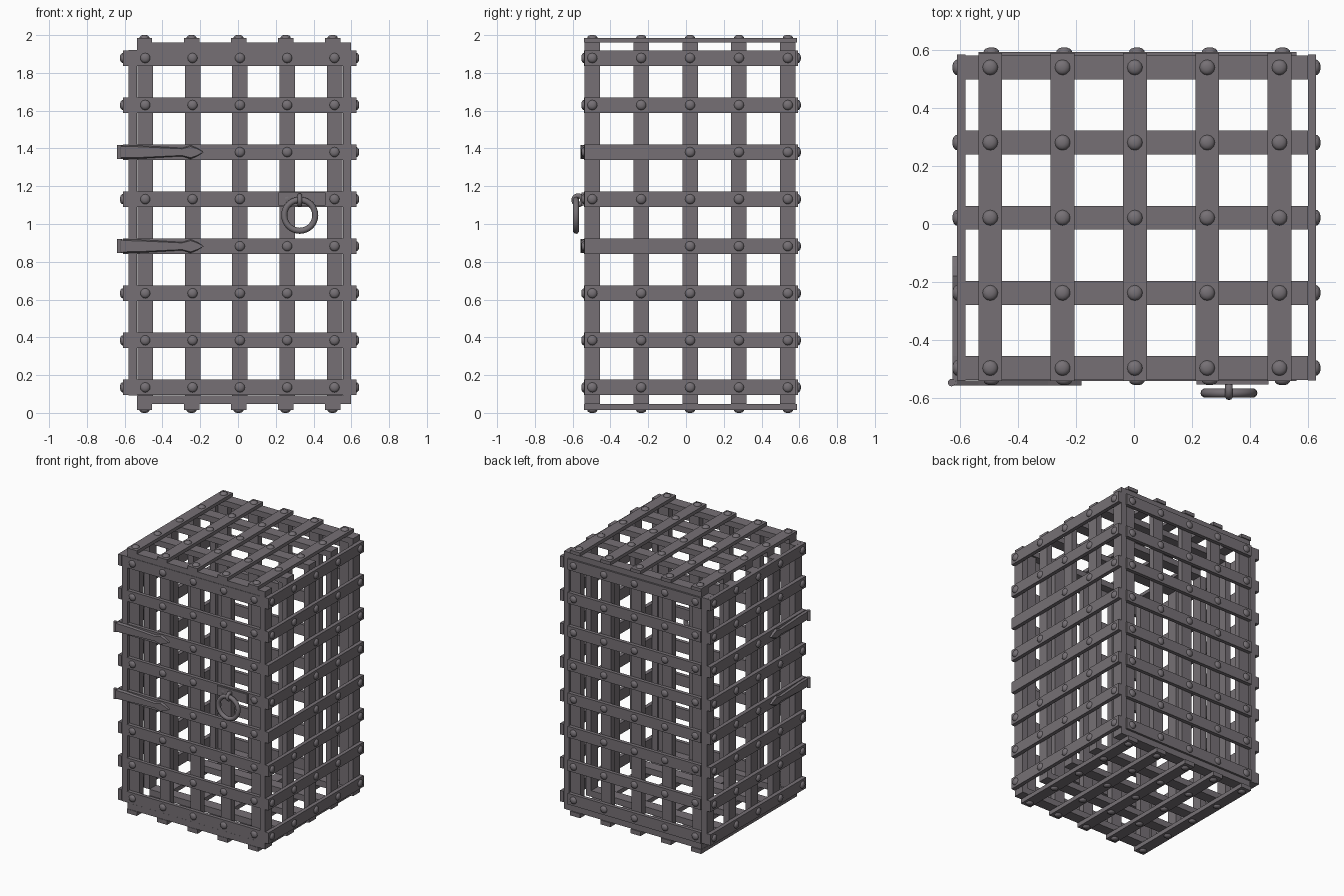
import bpy, bmesh, math
from mathutils import Vector, Matrix

if "Cube" in bpy.data.objects:
    bpy.data.objects.remove(bpy.data.objects["Cube"])

iron = bpy.data.materials.new("dark_iron")
iron.diffuse_color = (0.18, 0.163, 0.178, 1)
iron.use_nodes = True
iron.node_tree.nodes["Principled BSDF"].inputs["Base Color"].default_value = iron.diffuse_color


def finish(bm, name, smooth=False):
    bmesh.ops.recalc_face_normals(bm, faces=bm.faces)
    me = bpy.data.meshes.new(name)
    bm.to_mesh(me)
    bm.free()
    me.materials.append(iron)
    ob = bpy.data.objects.new(name, me)
    bpy.context.collection.objects.link(ob)
    if smooth:
        bpy.ops.object.select_all(action='DESELECT')
        ob.select_set(True)
        bpy.context.view_layer.objects.active = ob
        bpy.ops.object.shade_smooth_by_angle(angle=math.radians(40))
    return ob


def box(bm, x, y, z):
    """Box from (min, max) ranges."""
    r = (x, y, z)
    c = [(a + b) / 2 for a, b in r]
    s = [b - a for a, b in r]
    bmesh.ops.create_cube(bm, size=1, matrix=Matrix.Translation(c) @ Matrix.Diagonal((*s, 1)))


def rivet(bm, pos, normal):
    """Low dome standing on a strap surface."""
    rot = Vector((0, 0, 1)).rotation_difference(Vector(normal)).to_matrix().to_4x4()
    m = Matrix.Translation(pos) @ rot
    prof = [(0.027, -0.004), (0.026, 0.004), (0.019, 0.011), (0.009, 0.0145)]
    rings = []
    for r, h in prof:
        rings.append([bm.verts.new(m @ Vector((r * math.cos(k * math.tau / 12),
                                               r * math.sin(k * math.tau / 12), h))) for k in range(12)])
    for a, b in zip(rings, rings[1:]):
        for k in range(12):
            bm.faces.new((a[k], a[(k + 1) % 12], b[(k + 1) % 12], b[k]))
    bm.faces.new(rings[-1])


HW = 0.041                                          # half strap width
XF = [-0.491 + 0.2505 * i for i in range(5)]        # front and back uprights
XT = [-0.495 + 0.249 * i for i in range(5)]         # top and bottom long straps
YS = [-0.496 + 0.2588 * i for i in range(5)]        # side uprights
ZH = [0.135 + 0.2491 * i for i in range(8)]         # horizontal straps
ZV = (0.092, 1.92)
band = lambda c: (c - HW, c + HW)

# front and back grilles: (name, upright y range, strap y range, outward direction)
for name, yi, yo, d in (("front", (-0.513, -0.468), (-0.540, -0.513), -1),
                        ("back", (0.522, 0.566), (0.566, 0.593), 1)):
    bm = bmesh.new()
    for x in XF:
        box(bm, band(x), yi, ZV)
    finish(bm, name + "_uprights")
    bm = bmesh.new()
    for z in ZH:
        box(bm, (-0.535, 0.559), yo, band(z))
    finish(bm, name + "_straps")
    bm = bmesh.new()
    for i, x in enumerate(XF):
        for j, z in enumerate(ZH):
            if d < 0 and i < 2 and j in (3, 5):     # hinges cover these
                continue
            rivet(bm, (x, yo[0] if d < 0 else yo[1], z), (0, d, 0))
    finish(bm, name + "_rivets", True)

# side grilles
for name, xi, xo, d in (("left", (-0.580, -0.534), (-0.610, -0.580), -1),
                        ("right", (0.555, 0.599), (0.599, 0.627), 1)):
    bm = bmesh.new()
    for y in YS:
        box(bm, xi, band(y), ZV)
    finish(bm, name + "_uprights")
    bm = bmesh.new()
    for z in ZH:
        box(bm, xo, (-0.538, 0.583), band(z))
    finish(bm, name + "_straps")
    bm = bmesh.new()
    for i, y in enumerate(YS):
        for j, z in enumerate(ZH):
            if i < 2 and j in (3, 5):
                continue
            rivet(bm, (xo[0] if d < 0 else xo[1], y, z), (d, 0, 0))
    finish(bm, name + "_rivets", True)

# roof and floor grilles
for name, zi, zo, d in (("roof", (1.918, 1.961), (1.961, 1.986), 1),
                        ("floor", (0.046, 0.092), (0.0145, 0.046), -1)):
    bm = bmesh.new()
    for y in YS:
        box(bm, (-0.534, 0.598), band(y), zi)
    finish(bm, name + "_cross_straps")
    bm = bmesh.new()
    for x in XT:
        box(bm, band(x), (-0.540, 0.588), zo)
    finish(bm, name + "_long_straps")
    bm = bmesh.new()
    for x in XT:
        for y in YS:
            rivet(bm, (x, y, zo[1] if d > 0 else zo[0]), (0, 0, d))
    finish(bm, name + "_rivets", True)


# spear-ended strap hinges, one leaf on the door and one on the left side
half = [(0, 0.037), (0.10, 0.036), (0.34, 0.022), (0.385, 0.037), (0.42, 0.022), (0.455, 0)]
outline = half + [(u, -v) for u, v in half[-2::-1]]


def leaf(name, to_world, out):
    bm = bmesh.new()
    base = [bm.verts.new(to_world(u, v)) for u, v in outline]
    f = bm.faces.new(base)
    r = bmesh.ops.extrude_face_region(bm, geom=[f])
    top = [g for g in r["geom"] if isinstance(g, bmesh.types.BMVert)]
    bmesh.ops.translate(bm, verts=top, vec=out)
    # narrow the outer face for a forged bevel
    c = Vector(to_world(0.2, 0)) + Vector(out)
    for v in top:
        v.co.z = c.z + (v.co.z - c.z) * 0.8
    finish(bm, name)


for n, z in (("lower", ZH[3]), ("upper", ZH[5])):
    leaf(n + "_door_hinge", lambda u, v: (-0.636 + u, -0.539, z + v), (0, -0.017, 0))
    leaf(n + "_side_hinge", lambda u, v: (-0.609, -0.552 + u * 0.97, z + v), (-0.016, 0, 0))
    bm = bmesh.new()
    bmesh.ops.create_cone(bm, cap_ends=True, segments=12, radius1=0.013, radius2=0.013, depth=0.074,
                          matrix=Matrix.Translation((-0.628, -0.546, z)))
    finish(bm, n + "_hinge_pin", True)

# pull ring, its staple and backing plate
bm = bmesh.new()
box(bm, (0.215, 0.463), (-0.553, -0.538), (1.098, 1.168))
finish(bm, "ring_plate")


def torus(name, loc, rot, R, r, n=32):
    bm = bmesh.new()
    m = Matrix.Translation(loc) @ Matrix.Rotation(math.pi / 2, 4, rot)
    g = [[bm.verts.new(m @ Vector(((R + r * math.cos(b)) * math.cos(a),
                                   (R + r * math.cos(b)) * math.sin(a), r * math.sin(b))))
          for b in (k * math.tau / 10 for k in range(10))]
         for a in (k * math.tau / n for k in range(n))]
    for i in range(n):
        for k in range(10):
            p, q, l = g[i], g[(i + 1) % n], (k + 1) % 10
            bm.faces.new((p[k], q[k], q[l], p[l]))
    finish(bm, name, True)


torus("pull_ring", (0.327, -0.582, 1.046), 'X', 0.082, 0.016)
torus("ring_staple", (0.327, -0.570, 1.126), 'Y', 0.023, 0.0135, 20)
